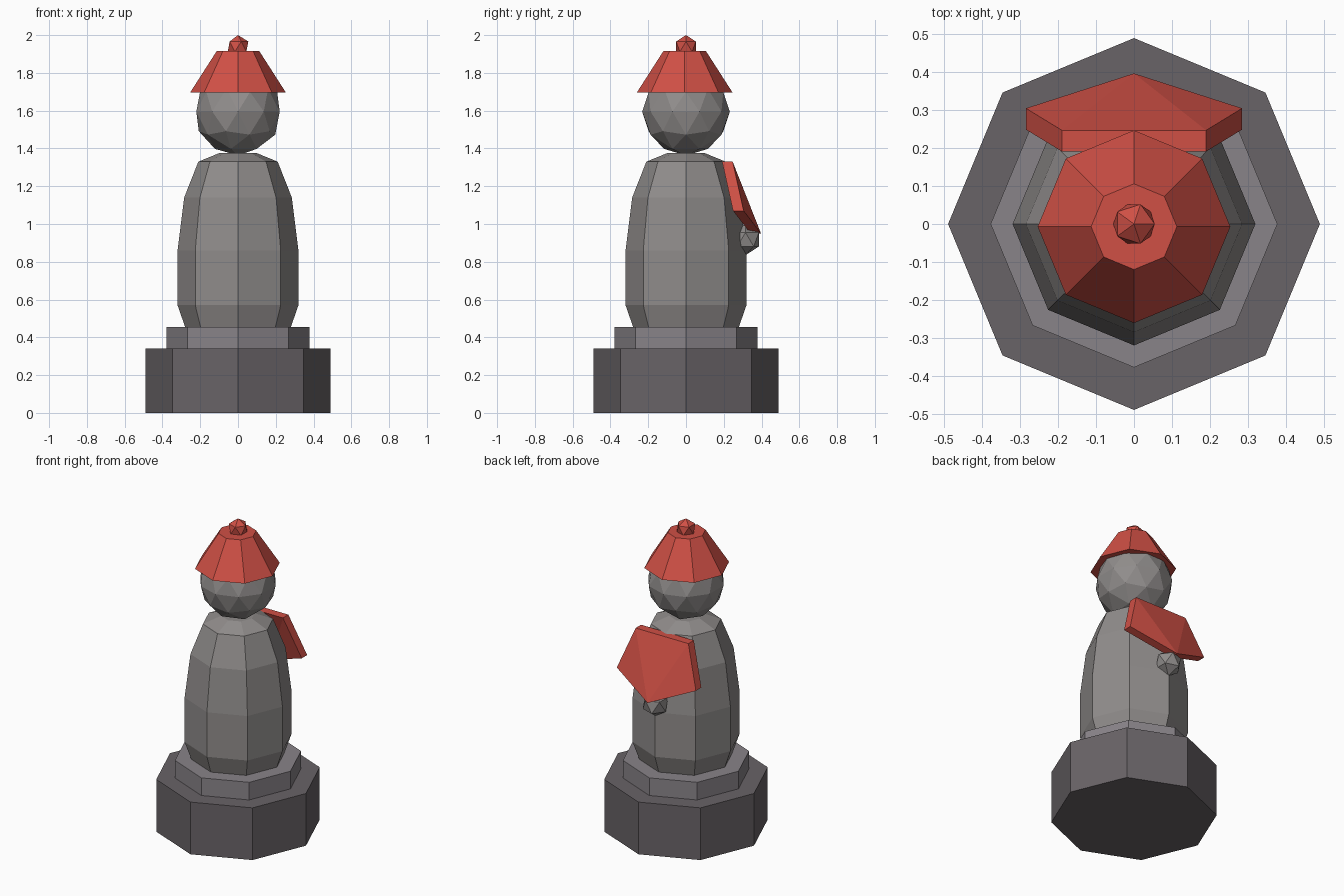
import bpy, bmesh
from math import cos, sin, pi

if "Cube" in bpy.data.objects:
    bpy.data.objects.remove(bpy.data.objects["Cube"])


def material(name, rgb):
    m = bpy.data.materials.new(name)
    m.diffuse_color = (*rgb, 1)
    m.use_nodes = True
    m.node_tree.nodes["Principled BSDF"].inputs["Base Color"].default_value = m.diffuse_color
    return m


RED = material("red_cloth", (0.63, 0.08, 0.06))
DARK = material("dark_stone", (0.14, 0.125, 0.135))
MID = material("plinth_stone", (0.25, 0.23, 0.25))
STONE = material("statue_stone", (0.28, 0.265, 0.26))


def finish(name, bm, mat):
    bmesh.ops.recalc_face_normals(bm, faces=bm.faces)
    me = bpy.data.meshes.new(name)
    bm.to_mesh(me)
    bm.free()
    me.materials.append(mat)
    ob = bpy.data.objects.new(name, me)
    bpy.context.collection.objects.link(ob)
    return ob


def lathe(name, profile, mat, y=0.0, sides=8):
    """Eight-sided turned solid from (radius, height) points."""
    bm = bmesh.new()
    rings = [[bm.verts.new((r * cos(2 * pi * i / sides), y + r * sin(2 * pi * i / sides), z))
              for i in range(sides)] for r, z in profile]
    for lo, hi in zip(rings, rings[1:]):
        for i in range(sides):
            j = (i + 1) % sides
            bm.faces.new((lo[i], lo[j], hi[j], hi[i]))
    bm.faces.new(rings[0][::-1])
    bm.faces.new(rings[-1])
    return finish(name, bm, mat)


def ball(name, centre, radius, level, mat):
    bm = bmesh.new()
    bmesh.ops.create_icosphere(bm, subdivisions=level, radius=radius)
    bmesh.ops.translate(bm, verts=bm.verts, vec=centre)
    return finish(name, bm, mat)


# stepped pedestal
lathe("pedestal", [(0.49, 0), (0.49, 0.34)], DARK)
lathe("plinth", [(0.378, 0.34), (0.378, 0.455)], MID)

# robed body and head
lathe("body", [(0.28, 0.455), (0.32, 0.57), (0.32, 0.86), (0.285, 1.14),
               (0.21, 1.33), (0.10, 1.375)], STONE)
ball("head", (0, 0, 1.595), 0.232, 2, STONE)

# hat with bobble
lathe("hat", [(0.254, 1.695), (0.113, 1.915)], RED, y=-0.007)
ball("hat_bobble", (0, 0, 1.939), 0.061, 1, RED)

# bib: bent pentagon slab, fanned from its lower tip
outline = [(0, 0.397, 0.95), (0.285, 0.305, 1.07), (0.19, 0.247, 1.33),
           (-0.19, 0.247, 1.33), (-0.285, 0.305, 1.07)]
bm = bmesh.new()
outer = [bm.verts.new(p) for p in outline]
inner = [bm.verts.new((x, y - 0.056, z)) for x, y, z in outline]
for layer in (outer, inner):
    for i in (1, 2, 3):
        bm.faces.new((layer[0], layer[i], layer[i + 1]))
for i in range(5):
    j = (i + 1) % 5
    bm.faces.new((outer[i], outer[j], inner[j], inner[i]))
finish("bib", bm, RED)

# clasped hands below the bib
ball("hands", (0, 0.315, 0.918), 0.083, 1, STONE)
